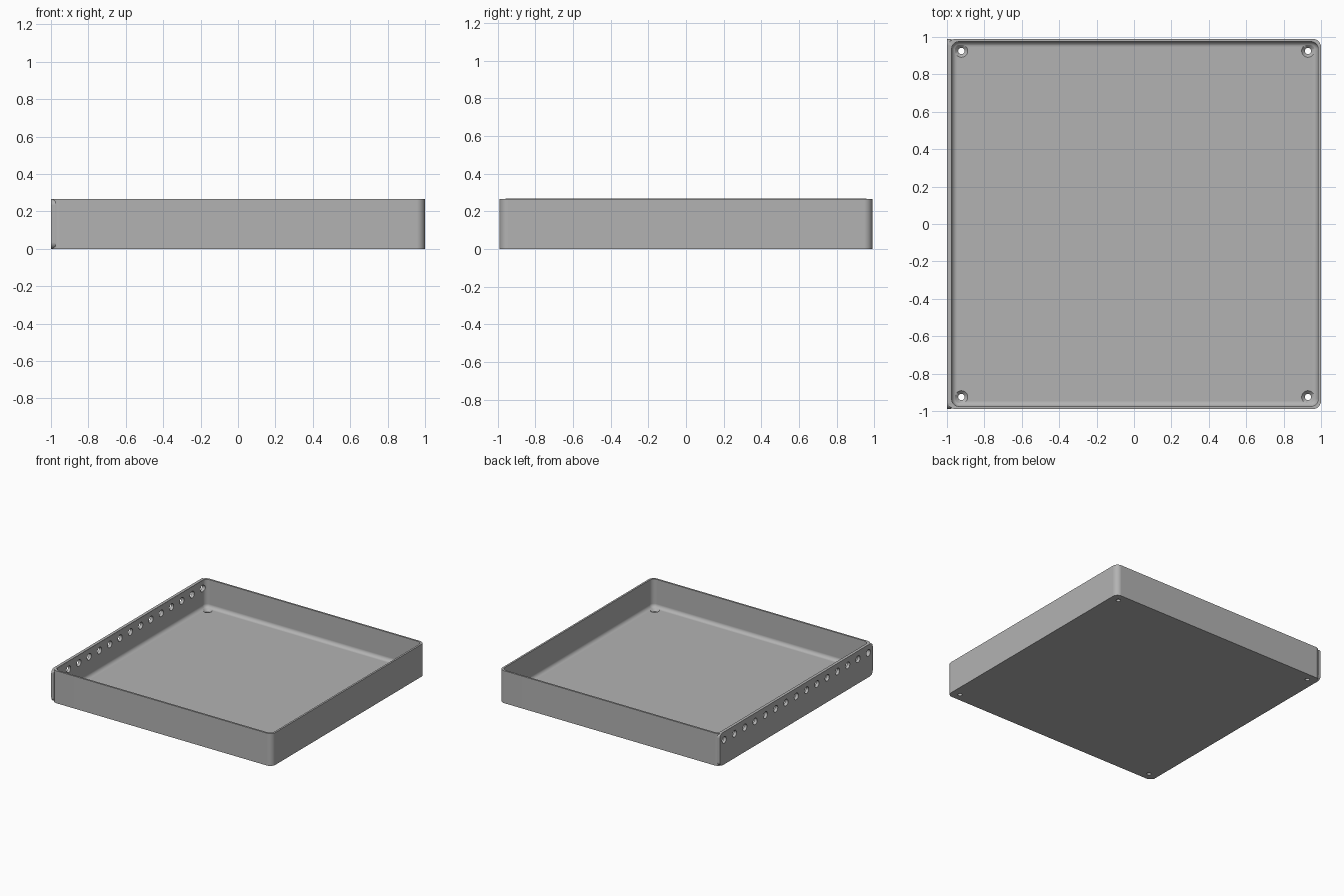
import bpy, bmesh
from math import sin, cos, pi, radians
from mathutils import Matrix, Vector

if "Cube" in bpy.data.objects:
    bpy.data.objects.remove(bpy.data.objects["Cube"], do_unlink=True)

HEIGHT, FLOOR, HALF_Y = 0.265, 0.035, 0.99

grey = bpy.data.materials.new("Mid grey")
grey.use_nodes = True
grey.diffuse_color = (0.45, 0.45, 0.45, 1)
grey.node_tree.nodes["Principled BSDF"].inputs["Base Color"].default_value = (0.45, 0.45, 0.45, 1)


def rounded(x0, x1, y0, y1, r, n=8):
    """Outline of a rectangle with round corners, anticlockwise."""
    pts = []
    for i, (cx, cy) in enumerate([(x1 - r, y1 - r), (x0 + r, y1 - r),
                                  (x0 + r, y0 + r), (x1 - r, y0 + r)]):
        for k in range(n + 1):
            a = (i + k / n) * pi / 2
            pts.append((cx + r * cos(a), cy + r * sin(a)))
    return pts


def loft(name, rings):
    """Skin a stack of matching rings and cap both ends."""
    bm = bmesh.new()
    loops = [[bm.verts.new(p) for p in ring] for ring in rings]
    for a, b in zip(loops, loops[1:]):
        for i in range(len(a)):
            j = (i + 1) % len(a)
            bm.faces.new((a[i], a[j], b[j], b[i]))
    bm.faces.new(loops[0][::-1])
    bm.faces.new(loops[-1])
    bmesh.ops.recalc_face_normals(bm, faces=bm.faces)
    mesh = bpy.data.meshes.new(name)
    bm.to_mesh(mesh)
    bm.free()
    obj = bpy.data.objects.new(name, mesh)
    bpy.context.collection.objects.link(obj)
    mesh.materials.append(grey)
    return obj


def add_cylinder(bm, centre, r1, r2, depth, turn=Matrix()):
    bmesh.ops.create_cone(bm, cap_ends=True, segments=24, radius1=r1, radius2=r2,
                          depth=depth, matrix=Matrix.Translation(Vector(centre)) @ turn)


def cutter(name, bm):
    mesh = bpy.data.meshes.new(name)
    bm.to_mesh(mesh)
    bm.free()
    obj = bpy.data.objects.new(name, mesh)
    bpy.context.collection.objects.link(obj)
    obj.hide_render = True
    return obj


def cut(obj, tool):
    bpy.context.view_layer.objects.active = obj
    mod = obj.modifiers.new("Holes", "BOOLEAN")
    mod.operation, mod.solver, mod.object = "DIFFERENCE", "EXACT", tool
    bpy.ops.object.modifier_apply(modifier=mod.name)


def finish(obj):
    bpy.ops.object.select_all(action="DESELECT")
    obj.select_set(True)
    bpy.context.view_layer.objects.active = obj
    bpy.ops.object.shade_smooth_by_angle(angle=radians(35))
    obj.modifiers.new("Flat faces stay flat", "WEIGHTED_NORMAL").keep_sharp = True


# Tray: outer wall up, over the rim, down inside, round the floor fillet
def outer(z):
    return [(x, y, z) for x, y in rounded(-0.997, 1, -HALF_Y, HALF_Y, 0.045)]


def inner(z, inset=0.0):
    return [(x, y, z) for x, y in rounded(-0.975 + inset, 0.985 - inset, -0.975 + inset,
                                          0.975 - inset, 0.04 - inset)]


FILLET = 0.03
rings = [outer(0), outer(HEIGHT), inner(HEIGHT)]
for k in range(9):
    a = k / 8 * pi / 2
    rings.append(inner(FLOOR + FILLET * (1 - sin(a)), FILLET * (1 - cos(a))))
tray = loft("tray", rings)

# Side plate with round corners, lying against the right wall
outline = rounded(-HALF_Y, HALF_Y, 0, HEIGHT + 0.002, 0.035)
plate = loft("side_plate", [[(x, y, z) for y, z in outline] for x in (-1, -0.976)])

# Countersunk screw holes in the floor corners
bm = bmesh.new()
for x in (-0.923, 0.93):
    for y in (-0.925, 0.925):
        add_cylinder(bm, (x, y, FLOOR / 2), 0.017, 0.017, 0.1)
screw_tool = cutter("screw_hole_cutter", bm)
bm = bmesh.new()
for x in (-0.923, 0.93):
    for y in (-0.925, 0.925):
        add_cylinder(bm, (x, y, FLOOR - 0.007), 0.017, 0.037, 0.02)
sink_tool = cutter("countersink_cutter", bm)

# Row of holes through the plate and the wall behind it
bm = bmesh.new()
for i in range(15):
    add_cylinder(bm, (-0.985, (i - 7) * 0.1333, 0.2), 0.027, 0.027, 0.1,
                 Matrix.Rotation(pi / 2, 4, "Y"))
row_tool = cutter("row_hole_cutter", bm)

for tool in (screw_tool, sink_tool, row_tool):
    cut(tray, tool)
cut(plate, row_tool)
for tool in (screw_tool, sink_tool, row_tool):
    bpy.data.objects.remove(tool, do_unlink=True)

finish(tray)
finish(plate)
